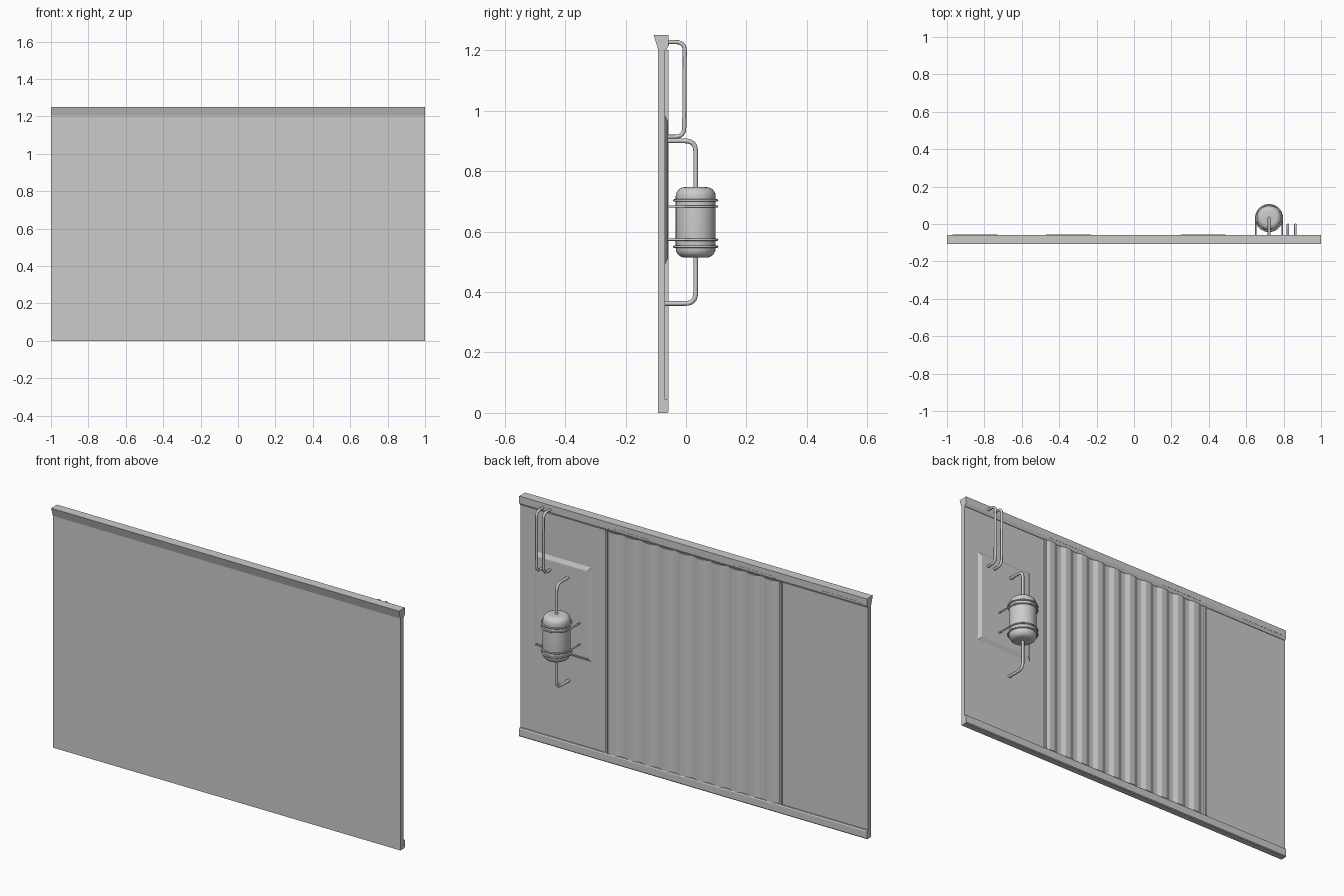
import bpy, bmesh, math
from mathutils import Vector

if "Cube" in bpy.data.objects:
    bpy.data.objects.remove(bpy.data.objects["Cube"])


def prism(name, pts, vec):
    """Extrude a closed 3D outline along vec."""
    bm = bmesh.new()
    f = bm.faces.new([bm.verts.new(p) for p in pts])
    r = bmesh.ops.extrude_face_region(bm, geom=[f])
    bmesh.ops.translate(bm, vec=vec, verts=[g for g in r['geom'] if isinstance(g, bmesh.types.BMVert)])
    bmesh.ops.recalc_face_normals(bm, faces=bm.faces)
    me = bpy.data.meshes.new(name)
    bm.to_mesh(me)
    bm.free()
    ob = bpy.data.objects.new(name, me)
    bpy.context.collection.objects.link(ob)
    return ob


def round_path(pts, r, n=6):
    """Replace the corners of a path by arcs (quadratic)."""
    pts = [Vector(p) for p in pts]
    out = [pts[0]]
    for a, b, c in zip(pts, pts[1:], pts[2:]):
        s, e = b + (a - b).normalized() * r, b + (c - b).normalized() * r
        for i in range(n + 1):
            t = i / n
            # blend a little outward so the bend is close to circular
            out.append(s * (1 - t) ** 2 + b * 2 * t * (1 - t) + e * t ** 2)
    return out + [pts[-1]]


def tube(name, pts, radius, closed=False):
    cu = bpy.data.curves.new(name, 'CURVE')
    cu.dimensions = '3D'
    cu.bevel_depth = radius
    cu.bevel_resolution = 2
    cu.use_fill_caps = True
    sp = cu.splines.new('POLY')
    sp.points.add(len(pts) - 1)
    for p, q in zip(sp.points, pts):
        p.co = (*q, 1)
    sp.use_cyclic_u = closed
    ob = bpy.data.objects.new(name, cu)
    bpy.context.collection.objects.link(ob)
    return ob


FRONT, SHEET, BACK = -0.093, -0.069, -0.058

# Panel with flared top cap and bottom flange, one side profile (y, z)
profile = [(FRONT, 0), (-0.061, 0), (BACK, 0.004), (BACK, 0.04), (-0.061, 0.045),
           (SHEET, 0.045), (SHEET, 1.2), (-0.066, 1.2), (BACK, 1.215), (BACK, 1.25),
           (-0.107, 1.25), (FRONT, 1.205)]
prism("panel", [(-1, y, z) for y, z in profile], (2, 0, 0))

# Corrugated sheet: ten trapezoid ribs
rib = [(-0.5, SHEET - 0.004)]
for i in range(10):
    x = -0.5 + i * 0.1
    rib += [(x, SHEET + 0.001), (x + 0.022, SHEET + 0.001), (x + 0.047, BACK), (x + 0.075, BACK)]
rib += [(0.5, SHEET + 0.001), (0.5, SHEET - 0.004)]
prism("corrugated_sheet", [(x, y, 0.045) for x, y in rib], (0, 0, 1.155))
for s in (-1, 1):
    x = s * 0.5
    prism("corrugation_edge", [(x - 0.006, SHEET - 0.002, 0.045), (x + 0.006, SHEET - 0.002, 0.045),
                               (x + 0.006, BACK, 0.045), (x - 0.006, BACK, 0.045)], (0, 0, 1.155))

# Raised plate with sloped borders
plate = prism("raised_plate", [(0.59, SHEET - 0.001, 0.49), (0.92, SHEET - 0.001, 0.49),
                               (0.92, SHEET - 0.001, 0.985), (0.59, SHEET - 0.001, 0.985)],
              (0, BACK - SHEET, 0))
for v in plate.data.vertices:
    if v.co.y > SHEET:
        v.co.x += 0.02 if v.co.x < 0.75 else -0.02
        v.co.z += 0.022 if v.co.z < 0.75 else -0.022

# Thin strips on the top flange
for x0, x1 in ((0.25, 0.49), (-0.47, -0.23), (-0.97, -0.73)):
    prism("flange_strip", [(x0, BACK - 0.001, 1.216), (x1, BACK - 0.001, 1.216),
                           (x1 - 0.02, BACK - 0.001, 1.224), (x0 + 0.02, BACK - 0.001, 1.224)],
          (0, 0.002, 0))

# Tank: lathed profile with rounded ends
TX, TY, TR, Z0, Z1, B = 0.722, 0.032, 0.066, 0.514, 0.747, 0.03
arc = [(TR - B + B * math.sin(a), Z1 - B + B * math.cos(a))
       for a in (math.radians(15 * i) for i in range(7))]
half = [(0, Z1)] + arc + [(r, Z0 + Z1 - z) for r, z in reversed(arc)] + [(0, Z0)]
bm = bmesh.new()
vs = [bm.verts.new((r, 0, z)) for r, z in half]
es = [bm.edges.new(p) for p in zip(vs, vs[1:])]
bmesh.ops.spin(bm, geom=vs + es, cent=(0, 0, 0), axis=(0, 0, 1), angle=2 * math.pi, steps=32)
bmesh.ops.remove_doubles(bm, verts=bm.verts, dist=1e-5)
bmesh.ops.recalc_face_normals(bm, faces=bm.faces)
me = bpy.data.meshes.new("tank")
bm.to_mesh(me)
bm.free()
tank = bpy.data.objects.new("tank", me)
tank.location = (TX, TY, 0)
bpy.context.collection.objects.link(tank)
bpy.context.view_layer.objects.active = tank
tank.select_set(True)
bpy.ops.object.shade_smooth_by_angle(angle=math.radians(40))

# Tank bands and U-bolts
BR, W = 0.071, 0.004
for z in (0.703, 0.55):
    tube("tank_band", [(TX + BR * math.cos(a), TY + BR * math.sin(a), z)
                       for a in (2 * math.pi * i / 32 for i in range(32))], W, True)
for z in (0.683, 0.573):
    bow = [(TX + BR * math.cos(a), TY + BR * math.sin(a), z)
           for a in (math.pi * i / 16 for i in range(17))]
    tube("u_bolt", [(TX + BR, SHEET, z)] + bow + [(TX - BR, SHEET, z)], W)

# Tank pipes, bent into the panel
for zt, ze in ((0.73, 0.9), (0.53, 0.362)):
    tube("tank_pipe", round_path([(TX, TY, zt), (TX, TY, ze), (TX, SHEET, ze)], 0.035), 0.0078)

# Pair of upper bent pipes
for x in (0.823, 0.863):
    tube("upper_pipe", round_path([(x, -0.065, 1.227), (x, -0.004, 1.227),
                                   (x, -0.006, 0.914), (x, -0.065, 0.914)], 0.03), 0.0068)
